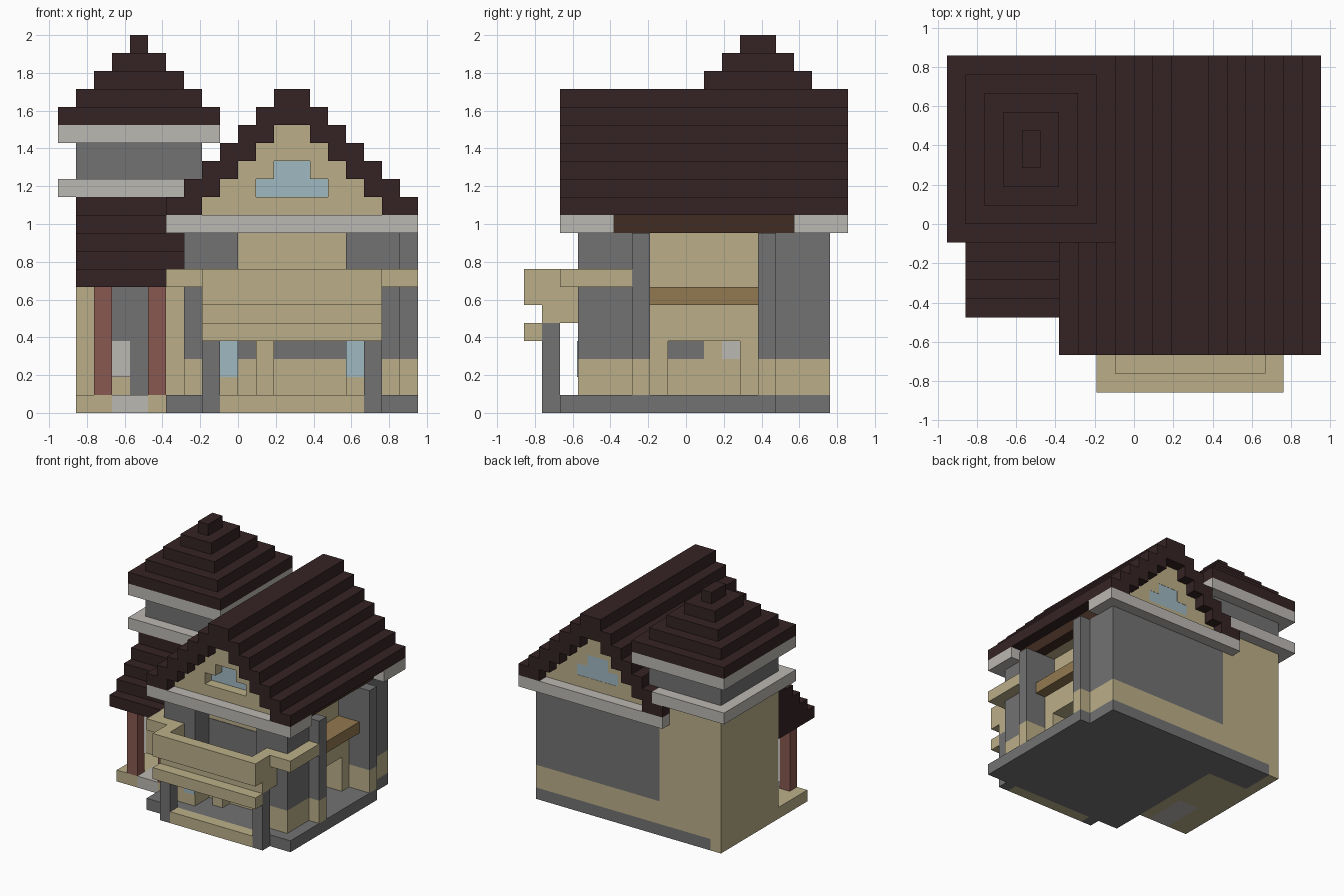
import bpy
import bmesh

if "Cube" in bpy.data.objects:
    bpy.data.objects.remove(bpy.data.objects["Cube"], do_unlink=True)

U = 2 / 21  # size of one block


def material(name, r, g, b):
    m = bpy.data.materials.new(name)
    m.use_nodes = True
    m.diffuse_color = (r, g, b, 1)
    m.node_tree.nodes["Principled BSDF"].inputs["Base Color"].default_value = (r, g, b, 1)
    return m


roof = material("dark roof", .036, .017, .018)
cream = material("cream wall", .50, .43, .25)
stone = material("grey stone", .17, .17, .17)
trim = material("pale trim", .50, .48, .45)
red = material("red wood", .25, .10, .08)
glass = material("pale blue glass", .35, .48, .54)
sill = material("light brown wood", .29, .19, .08)
beam = material("dark brown wood", .05, .025, .015)


def blocks(name, mat, *boxes):
    """One object from boxes given as (x0, x1, y0, y1, z0, z1) in blocks."""
    bm = bmesh.new()
    for x0, x1, y0, y1, z0, z1 in boxes:
        v = [bm.verts.new(((x - 10) * U, (y - 9) * U, z * U))
             for z in (z0, z1) for x, y in ((x0, y0), (x1, y0), (x1, y1), (x0, y1))]
        bm.faces.new(v[3::-1])
        bm.faces.new(v[4:])
        for i in range(4):
            j = (i + 1) % 4
            bm.faces.new((v[i], v[j], v[j + 4], v[i + 4]))
    mesh = bpy.data.meshes.new(name)
    bm.to_mesh(mesh)
    bm.free()
    mesh.materials.append(mat)
    bpy.context.collection.objects.link(bpy.data.objects.new(name, mesh))


def both(x0, x1, *rest):
    """A box and its mirror across the main roof ridge."""
    return [(x0, x1, *rest), (26 - x1, 26 - x0, *rest)]


# Foundation and steps
blocks("foundation", stone, (6, 20, 2, 14, 0, 1), (2, 19, 14, 17, 0, 1))
blocks("front_step", cream, (9, 17, 1, 2, 0, 1))

# Main walls: cream wainscot with grey above
corners = both(7, 10, 3, 7) + [(7, 19, 13, 17), (7, 8, 7, 9)]
blocks("wainscot", cream, *[(*c, 1, 3) for c in corners])
blocks("upper_wall", stone, *[(*c, 3, 10) for c in corners])
blocks("right_pilaster_foot", cream, *[(19, 20, y, y + 1, 1, 3) for y in (6, 13)])
blocks("right_pilaster", stone, *[(19, 20, y, y + 1, 3, 10) for y in (6, 13)])
blocks("left_pilaster", cream, (6, 7, 6, 7, 1, 7))
blocks("inner_wall", cream, (8, 15, 5, 13, 1, 10), (15, 16, 5, 7, 1, 10))

# Right wall with a doorway and a sill
blocks("right_wall", cream, (15, 18, 7, 8, 1, 6), (15, 18, 12, 13, 1, 6),
       (15, 18, 8, 12, 4, 6), (15, 17, 7, 13, 6, 10))
blocks("right_sill", sill, (17, 19, 7, 13, 6, 7))
blocks("doorway_back", stone, (15, 15.05, 8, 10, 3, 4))
blocks("doorway_light", trim, (15, 15.05, 11, 12, 3, 4))

# Front wall details under the balcony
blocks("front_panel", stone, (10, 16, 4.95, 5, 3, 8))
blocks("front_pier", cream, (11, 12, 4, 5, 1, 4))
blocks("front_window", glass, *both(9, 10, 2.95, 3, 2, 4))

# Balcony
blocks("balcony_post", stone, *both(8, 9, 1, 2, 0, 5))
blocks("balcony_floor", cream, (8, 18, 1, 3, 5, 6))
blocks("balcony_panel", cream, (8, 18, 0, 1, 6, 8), *both(8, 9, 1, 3, 6, 8))
blocks("balcony_lower_rail", cream, (8, 18, 0, 1, 4, 5))
blocks("balcony_side_rail", cream, *both(6, 8, 2, 3, 7, 8), *both(6, 7, 3, 6, 7, 8))

# Cornice around the corners, ceiling and eave beams
blocks("cornice", trim, (6, 20, 2, 3, 10, 11), (6, 20, 17, 18, 10, 11),
       *both(6, 8, 3, 5, 10, 11), *both(6, 8, 15, 17, 10, 11))
blocks("ceiling", cream, (8, 18, 3, 17, 10, 11))
blocks("eave_beam", beam, *both(7, 8, 5, 15, 10, 11))

# Stepped main roof
steps = [b for k in range(11, 16) for b in both(k - 5, k - 3, 2, 18, k, k + 1)]
blocks("main_roof", roof, *steps, (11, 15, 2, 18, 16, 17), (12, 14, 2, 18, 17, 18))

# Gable walls with a stepped window opening
gable = []
for y in (3, 16):
    for k in range(11, 16):
        edge = {12: 11, 13: 12}.get(k, 13)
        gable += both(k - 3, edge, y, y + 1, k, k + 1)
blocks("gable", cream, *gable)
for side, y in (("front", 3.9), ("back", 16.9)):
    blocks(side + "_gable_window", glass,
           (11, 15, y, y + .08, 12, 13), (12, 14, y, y + .08, 13, 14))

# Tower
blocks("tower_lower", cream, (1, 7, 9, 17, 1, 12), (1, 6, 9, 14, 0, 1), (1, 2, 14, 17, 0, 1))
blocks("tower_lower_cornice", trim, (0, 7, 8, 18, 12, 13))
blocks("tower_upper", stone, (1, 8, 9, 17, 13, 15))
blocks("tower_upper_cornice", trim, (0, 9, 8, 18, 15, 16))
blocks("tower_roof", roof, *[(i, 9 - i, 8 + i, 18 - i, 16 + i, 17 + i) for i in range(5)])

# Porch
blocks("porch_base", cream, (1, 3, 5, 9, 0, 1), (5, 6, 5, 9, 0, 1))
blocks("porch_path", trim, (3, 5, 5, 9, 0, 1))
blocks("porch_post", red, (2, 3, 5, 6, 1, 7), (5, 6, 5, 6, 1, 7))
blocks("porch_roof", roof, *[(1, 7, 4 + i, 9, 7 + i, 8 + i) for i in range(5)])
blocks("porch_door", stone, (3, 5, 8.95, 9, 2, 7), (4, 5, 8.95, 9, 1, 2))
blocks("porch_door_light", trim, (3, 4, 8.91, 8.95, 2, 4))
